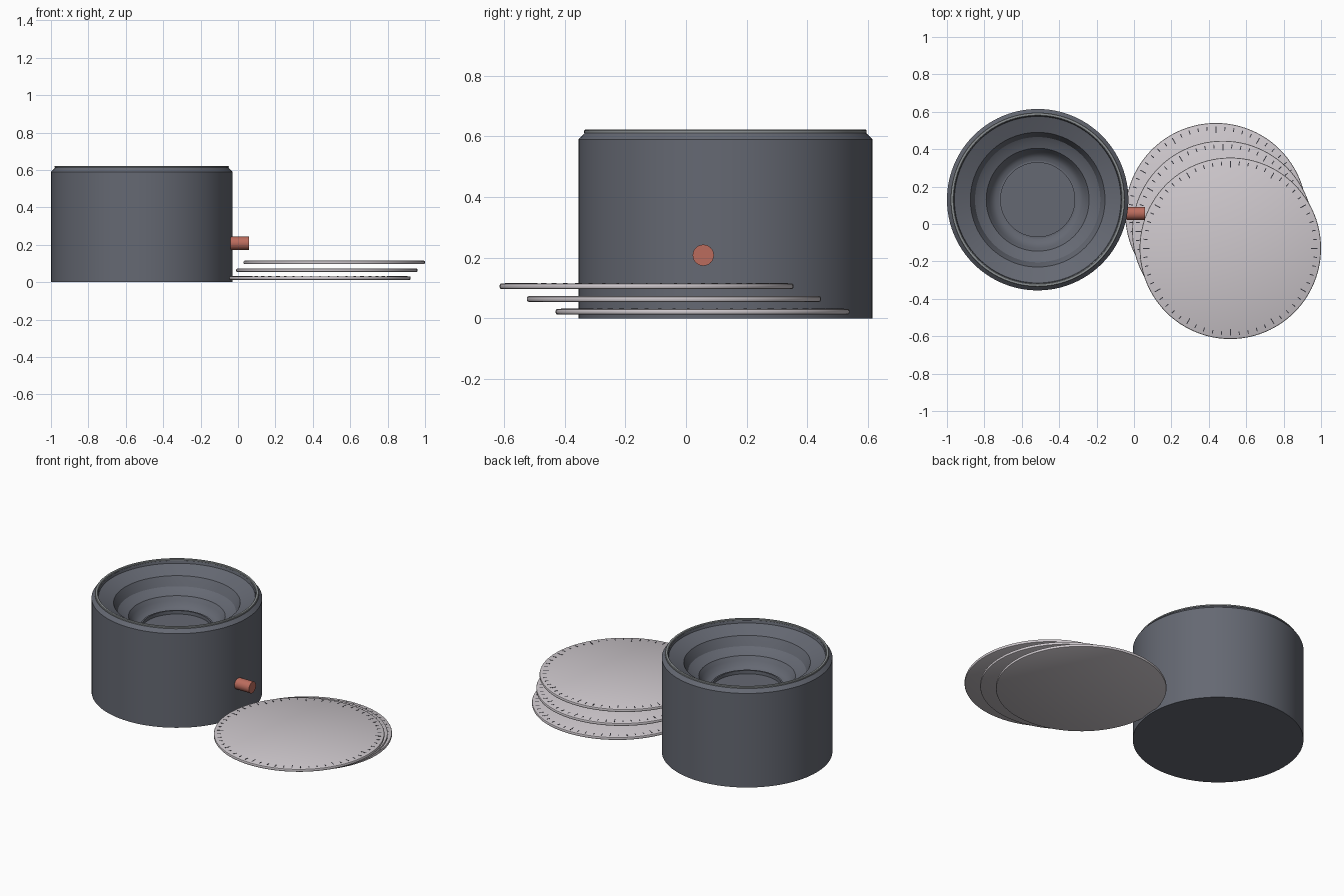
import bpy, bmesh, math
from mathutils import Matrix

if "Cube" in bpy.data.objects:
    bpy.data.objects.remove(bpy.data.objects["Cube"])


def material(name, rgb):
    m = bpy.data.materials.new(name)
    m.diffuse_color = (*rgb, 1)
    m.use_nodes = True
    m.node_tree.nodes["Principled BSDF"].inputs["Base Color"].default_value = m.diffuse_color
    return m


SLATE = material("slate grey", (0.13, 0.14, 0.17))
RIM = material("rim grey", (0.27, 0.29, 0.30))
PALE = material("pale silver", (0.62, 0.58, 0.61))
DARK = material("dark marking", (0.04, 0.04, 0.05))
COPPER = material("copper red", (0.50, 0.15, 0.11))


def finish(name, bm, mat, loc, angle=30):
    """Turn a bmesh into a placed, smooth-shaded object."""
    bmesh.ops.remove_doubles(bm, verts=bm.verts, dist=1e-5)
    bmesh.ops.recalc_face_normals(bm, faces=bm.faces)
    mesh = bpy.data.meshes.new(name)
    bm.to_mesh(mesh)
    bm.free()
    ob = bpy.data.objects.new(name, mesh)
    ob.location = loc
    mesh.materials.append(mat)
    bpy.context.collection.objects.link(ob)
    bpy.ops.object.select_all(action='DESELECT')
    ob.select_set(True)
    bpy.context.view_layer.objects.active = ob
    bpy.ops.object.shade_smooth_by_angle(angle=math.radians(angle))
    return ob


def lathe(name, profile, mat, loc, steps=96, closed=False):
    """Spin a (radius, height) profile about the vertical axis."""
    bm = bmesh.new()
    vs = [bm.verts.new((r, 0, z)) for r, z in profile]
    pairs = list(zip(vs, vs[1:])) + ([(vs[-1], vs[0])] if closed else [])
    es = [bm.edges.new(p) for p in pairs]
    bmesh.ops.spin(bm, geom=vs + es, axis=(0, 0, 1), cent=(0, 0, 0),
                   steps=steps, angle=2 * math.pi)
    return finish(name, bm, mat, loc)


BODY = (-0.515, 0.13, 0)

# Drum body with chamfered top and terraced bowl
lathe("drum_body", [
    (0, 0), (0.485, 0), (0.485, 0.59), (0.462, 0.614), (0.448, 0.614),
    (0.445, 0.598), (0.41, 0.582), (0.36, 0.56), (0.348, 0.535),
    (0.335, 0.505), (0.31, 0.488), (0.275, 0.474), (0.26, 0.45),
    (0.245, 0.425), (0.225, 0.412), (0.208, 0.408), (0.208, 0.416),
    (0.198, 0.416), (0.198, 0.395), (0, 0.395)], SLATE, BODY)

# Thin bright ring around the mouth of the drum
lathe("rim_ring", [(0.466, 0.612), (0.466, 0.619), (0.463, 0.622),
                   (0.452, 0.622), (0.449, 0.619), (0.449, 0.612)],
      RIM, BODY, closed=True)

# Side peg
bm = bmesh.new()
bmesh.ops.create_cone(bm, cap_ends=True, segments=32, radius1=0.035,
                      radius2=0.035, depth=0.10,
                      matrix=Matrix.Rotation(math.pi / 2, 4, 'Y'))
finish("side_peg", bm, COPPER, (0.01, 0.057, 0.208))


def tick_ring(name, loc):
    """Sixty radial marks, every fifth one longer."""
    bm = bmesh.new()
    for i in range(60):
        inner = 0.432 if i % 5 == 0 else 0.446
        size = Matrix.Diagonal((0.467 - inner, 0.005, 0.001, 1))
        place = Matrix.Translation(((0.467 + inner) / 2, 0, 0))
        bmesh.ops.create_cube(
            bm, size=1,
            matrix=Matrix.Rotation(math.tau * i / 60, 4, 'Z') @ place @ size)
    finish(name, bm, DARK, loc)


# Stack of three fanned dials
for i, (x, y, z) in enumerate([(0.438, 0.055, 0.012), (0.475, -0.04, 0.054),
                               (0.515, -0.13, 0.096)]):
    lathe(f"dial_plate_{i + 1}", [
        (0, 0), (0.479, 0), (0.483, 0.002), (0.485, 0.006), (0.485, 0.013),
        (0.483, 0.017), (0.479, 0.019), (0, 0.019)], PALE, (x, y, z))
    tick_ring(f"dial_marks_{i + 1}", (x, y, z + 0.0195))
